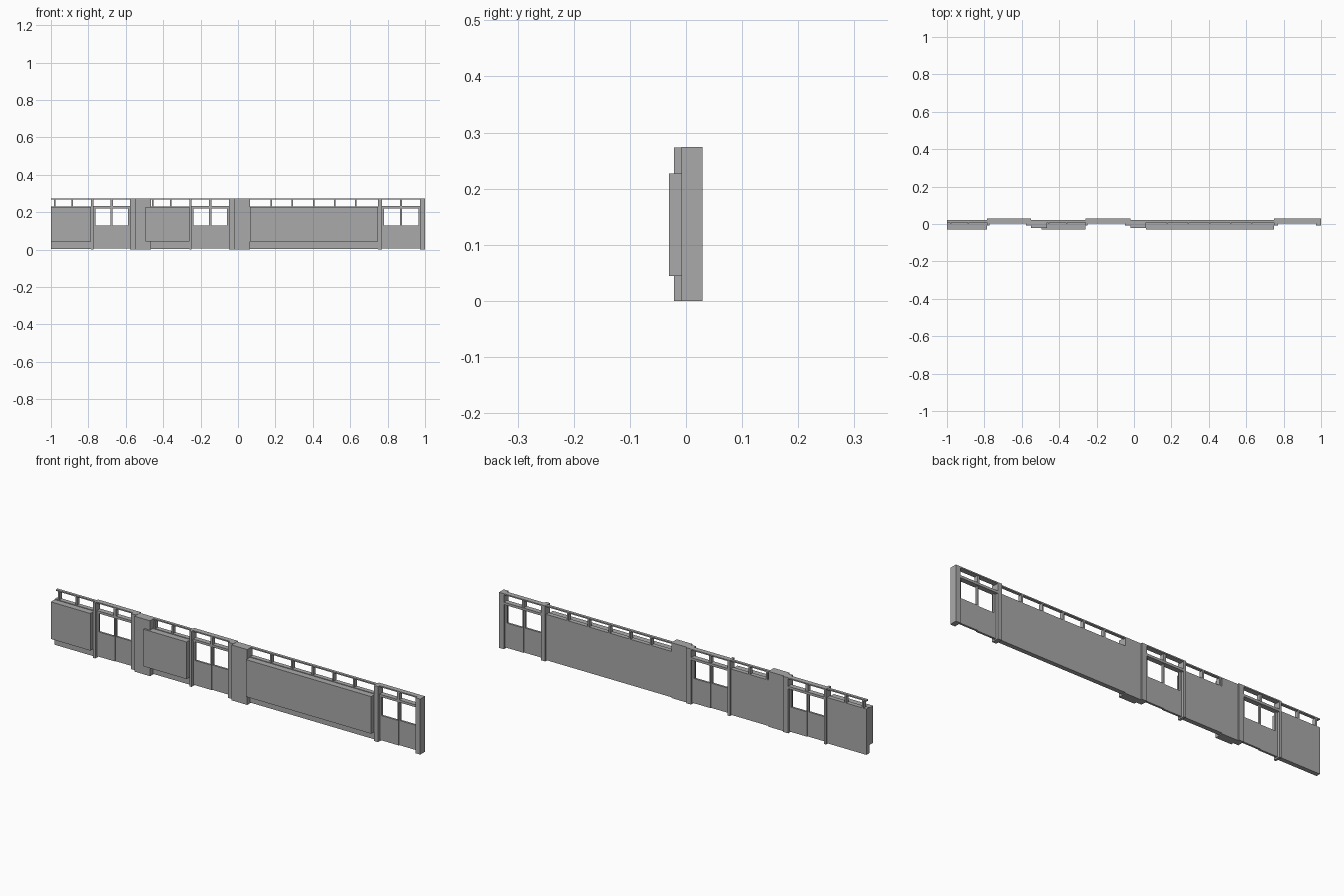
import bpy

old = bpy.data.objects.get("Cube")
if old:
    bpy.data.objects.remove(old, do_unlink=True)

grey = bpy.data.materials.new("plain grey")
grey.use_nodes = True
grey.diffuse_color = (0.4, 0.4, 0.4, 1)
grey.node_tree.nodes["Principled BSDF"].inputs["Base Color"].default_value = (0.4, 0.4, 0.4, 1)

TOP = 0.274
WALL_TOP = 0.23
BACK = 0.022


def box(name, x, y, z):
    """Axis-aligned box from (low, high) pairs."""
    bpy.ops.mesh.primitive_cube_add(size=1, location=[sum(p) / 2 for p in (x, y, z)])
    ob = bpy.context.object
    ob.name = name
    ob.scale = [p[1] - p[0] for p in (x, y, z)]
    bpy.ops.object.transform_apply(location=False, rotation=False, scale=True)
    ob.data.materials.append(grey)
    return ob


def wall_section(name, x0, x1, cabinet_x0, post_xs):
    """Low wall with a projecting cabinet and an open rail above."""
    box(name + "_wall", (x0, x1), (0, BACK), (0.004, WALL_TOP))
    box(name + "_cabinet", (cabinet_x0, x1), (-0.03, 0.001), (0.044, 0.227))
    box(name + "_rail", (x0, x1), (0.008, BACK), (0.267, 0.273))
    for x in post_xs:
        box(name + "_post", (x - 0.004, x + 0.004), (0.002, BACK), (WALL_TOP, 0.268))


def door_leaf(name, x0, x1, wx0, wx1, y):
    """Leaf built as a frame around one window opening."""
    low, high = 0.128, 0.22
    box(name + "_panel", (x0, x1), y, (0.006, low))
    box(name + "_top", (x0, x1), y, (high, 0.223))
    box(name + "_stile_a", (x0, wx0), y, (low, high))
    box(name + "_stile_b", (wx1, x1), y, (low, high))


def door_unit(name, x0, x1, jamb0, jamb1):
    """Pair of leaves, deep jambs and a transom above."""
    deep = (-0.008, 0.029)
    box(name + "_jamb_a", (x0, x0 + jamb0), deep, (0, TOP))
    box(name + "_jamb_b", (x1 - jamb1, x1), deep, (0, TOP))
    a, b = x0 + jamb0, x1 - jamb1
    mid = (a + b) / 2
    door_leaf(name + "_leaf_a", a, mid, a + 0.01, mid - 0.006, (0.006, 0.016))
    door_leaf(name + "_leaf_b", mid, b, mid + 0.005, b - 0.01, (0.01, 0.02))
    box(name + "_transom_bar", (a, b), (0.004, 0.029), (0.22, 0.232))
    box(name + "_head", (a, b), (0.004, 0.029), (0.268, TOP))
    box(name + "_mullion", (mid - 0.006, mid + 0.006), (0.004, 0.024), (0.232, 0.268))


# Walls with cabinets
wall_section("right_end", -1, -0.785, -1, (-0.98, -0.885))
wall_section("middle", -0.465, -0.26, -0.495, (-0.455, -0.36))
wall_section("long", 0.065, 0.748, 0.065, [0.065 + 0.113 * i for i in range(1, 6)])

# Full-height pillars
for x0, x1 in ((-0.55, -0.465), (-0.02, 0.065)):
    box("pillar", (x0, x1), (-0.021, BACK), (0, 0.273))

# Door units
door_unit("right_door", -0.785, -0.55, 0.012, 0.028)
door_unit("middle_door", -0.26, -0.02, 0.012, 0.028)
door_unit("left_door", 0.748, 1, 0.022, 0.026)
